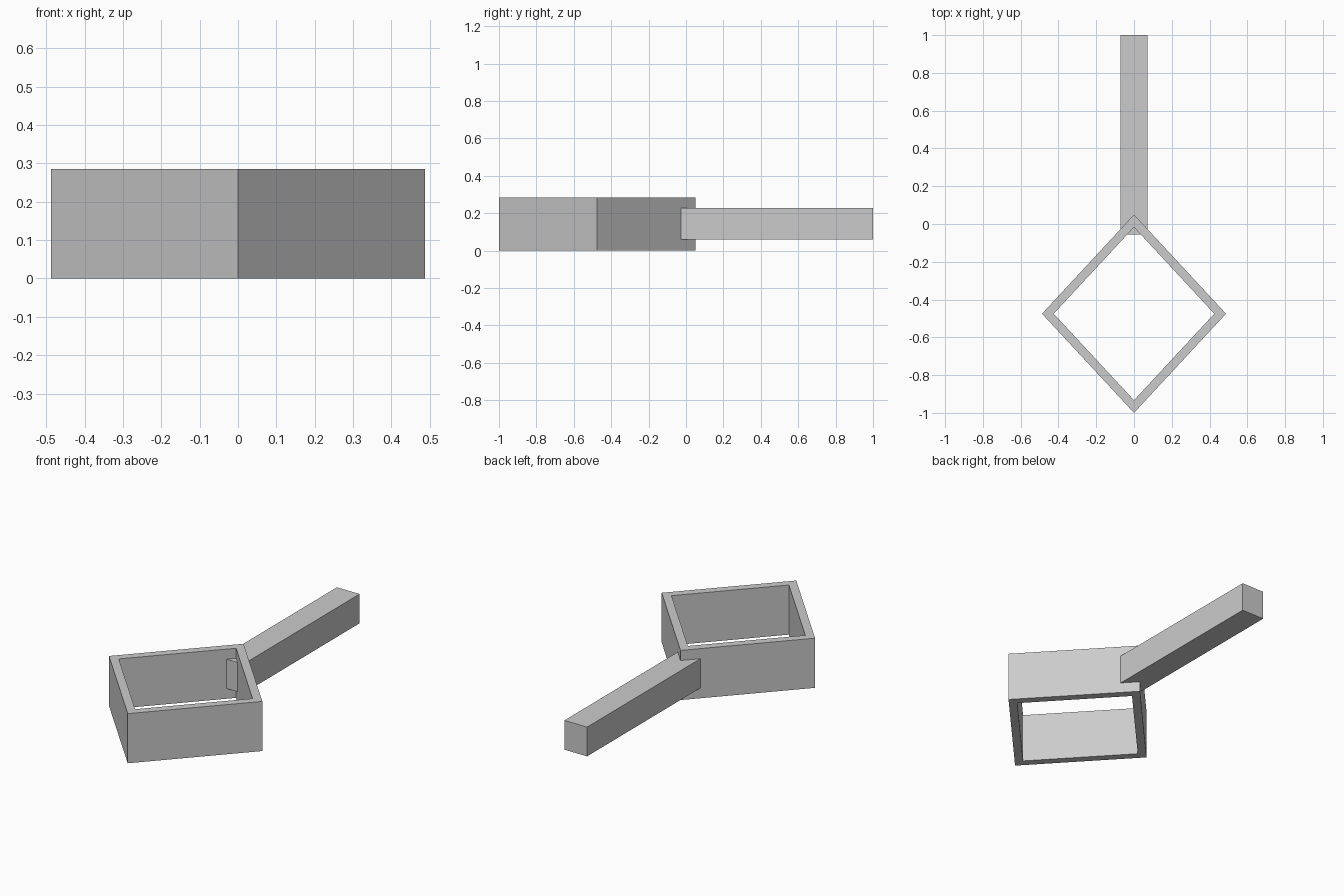
import bpy
import bmesh

cube = bpy.data.objects.get("Cube")
if cube:
    bpy.data.objects.remove(cube, do_unlink=True)

grey = bpy.data.materials.new("plain grey")
grey.use_nodes = True
colour = (0.6, 0.6, 0.6, 1)
grey.diffuse_color = colour
grey.node_tree.nodes["Principled BSDF"].inputs["Base Color"].default_value = colour


def add_object(name, bm):
    bmesh.ops.recalc_face_normals(bm, faces=bm.faces)
    mesh = bpy.data.meshes.new(name)
    bm.to_mesh(mesh)
    bm.free()
    mesh.materials.append(grey)
    obj = bpy.data.objects.new(name, mesh)
    bpy.context.collection.objects.link(obj)
    return obj


def diamond(bm, half_x, half_y, centre_y, z):
    corners = [(half_x, 0), (0, half_y), (-half_x, 0), (0, -half_y)]
    return [bm.verts.new((x, centre_y + y, z)) for x, y in corners]


# Open diamond frame: four walls, no floor or lid
height, centre_y = 0.285, -0.475
outer, inner = (0.487, 0.525), (0.425, 0.458)
bm = bmesh.new()
rings = [diamond(bm, *size, centre_y, z)
         for size, z in ((outer, 0), (outer, height), (inner, height), (inner, 0))]
for i, ring in enumerate(rings):
    following = rings[(i + 1) % 4]
    for j in range(4):
        k = (j + 1) % 4
        bm.faces.new((ring[j], ring[k], following[k], following[j]))
add_object("diamond_frame", bm)

# Straight square-cut handle running through the rear corner
bm = bmesh.new()
bmesh.ops.create_cube(bm, size=1)
bmesh.ops.scale(bm, vec=(0.144, 1.055, 0.168), verts=bm.verts)
bmesh.ops.translate(bm, vec=(0, 0.4725, 0.143), verts=bm.verts)
add_object("handle", bm)
